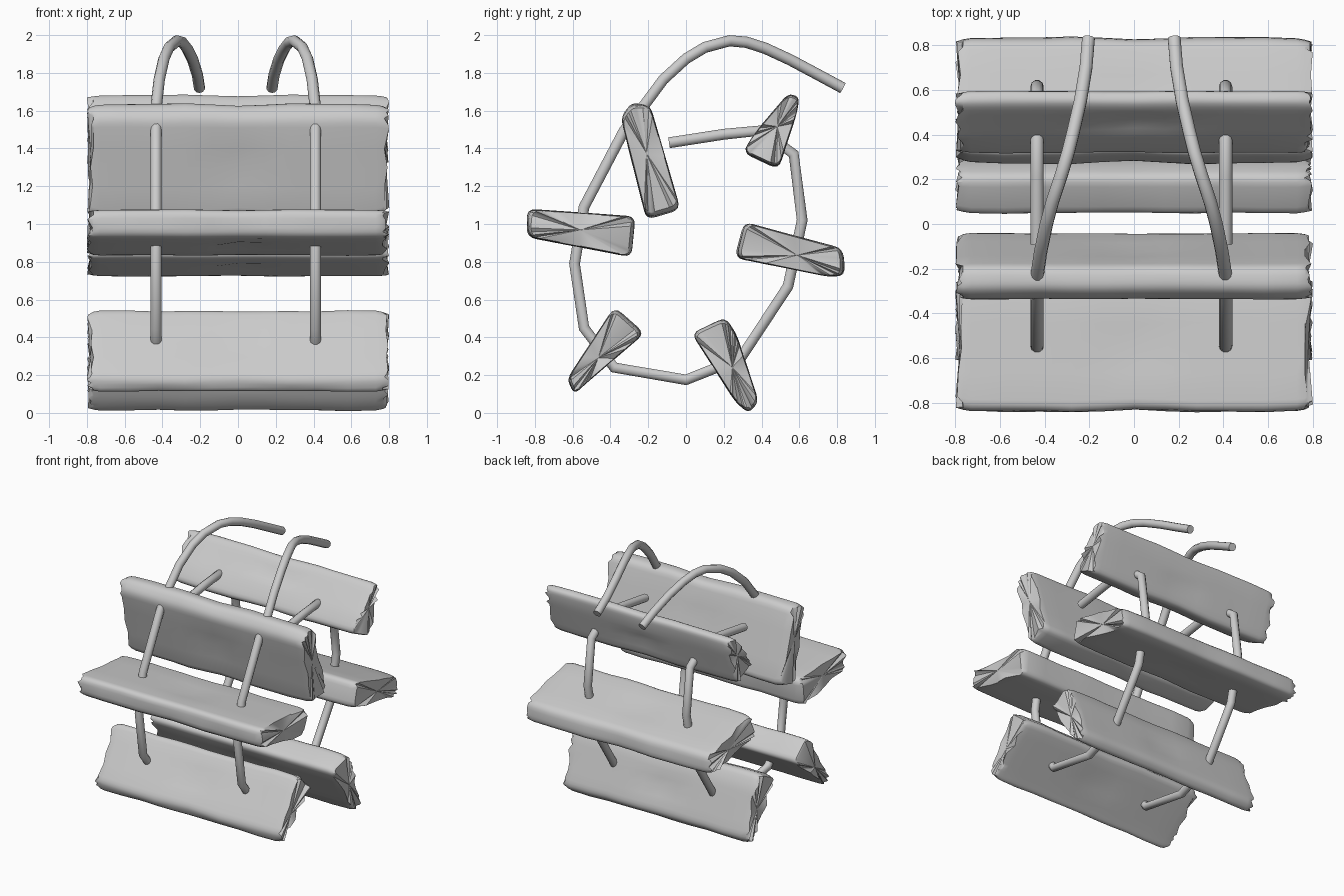
import bpy, bmesh, math, random
from mathutils import Vector

if "Cube" in bpy.data.objects:
    bpy.data.objects.remove(bpy.data.objects["Cube"])

random.seed(4)
grey = bpy.data.materials.new("plain grey")
grey.diffuse_color = (0.6, 0.6, 0.6, 1)
grey.use_nodes = True
grey.node_tree.nodes["Principled BSDF"].inputs["Base Color"].default_value = grey.diffuse_color

# Plank cross-sections as (y, z) corners, going round the coil
PLANKS = {
    "upper_front_plank": [(-.345, 1.56), (-.29, 1.64), (-.19, 1.63), (-.03, 1.08), (-.21, 1.025)],
    "middle_front_plank": [(-.84, 1.08), (-.27, 1.04), (-.29, .825), (-.84, .93)],
    "lower_front_plank": [(-.63, .18), (-.38, .56), (-.22, .42), (-.53, .155), (-.59, .1)],
    "lower_back_plank": [(.03, .42), (.21, .505), (.27, .41), (.385, .06), (.33, .0), (.26, .06)],
    "middle_back_plank": [(.26, .82), (.31, 1.01), (.83, .87), (.84, .73), (.76, .72)],
    "upper_back_plank": [(.30, 1.38), (.37, 1.49), (.54, 1.69), (.6, 1.67), (.585, 1.58), (.49, 1.29)],
}


def rounded_section(corners, radius=.05):
    """Round each corner and add inner points to the wide sides.
    Returns (point, dent weight) pairs."""
    pts = [Vector(c) for c in corners]
    n = len(pts)
    out = []
    for i, p in enumerate(pts):
        a, b = pts[i - 1] - p, pts[(i + 1) % n] - p
        p0 = p + a.normalized() * min(radius, a.length * .4)
        p1 = p + b.normalized() * min(radius, b.length * .4)
        for k in range(5):
            t = k / 4
            out.append((p0 * (1 - t) ** 2 + p * 2 * t * (1 - t) + p1 * t * t, 0))
        if b.length > .25:
            nxt = pts[(i + 1) % n]
            for t, w in ((.3, .4), (.5, 1), (.7, .4)):
                out.append((p.lerp(nxt, t), w))
    return out


def make_plank(name, corners):
    section = rounded_section(corners)
    centre = sum((p for p, w in section), Vector((0, 0))) / len(section)
    phase = random.uniform(0, 6)
    stations = [(-.785, .93), (-.765, .965), (-.73, .99), (-.58, 1), (-.42, .99), (-.28, 1),
                (-.14, .985), (0, .97), (.14, .985), (.28, 1), (.42, .99), (.58, 1),
                (.73, .99), (.765, .965), (.785, .93)]
    bm = bmesh.new()
    rings = []
    for i, (x, s) in enumerate(stations):
        ring = []
        at_end = i in (0, len(stations) - 1)
        for j, (p, w) in enumerate(section):
            d = p - centre
            # Worn wobble along the length, with a shallow dent mid-board
            wobble = 1 + .012 * math.sin(9 * x + phase + j * .35)
            dent = w * .018 * max(0, 1 - abs(x) / .2)
            q = centre + d * s * wobble - d.normalized() * dent
            jag = random.uniform(-.022, .016) if at_end else 0
            ring.append(bm.verts.new((x + math.copysign(jag, x) * (1 if jag > 0 else -1), q.x, q.y)))
        rings.append(ring)
    n = len(section)
    for r0, r1 in zip(rings, rings[1:]):
        for j in range(n):
            bm.faces.new((r0[j], r0[(j + 1) % n], r1[(j + 1) % n], r1[j]))
    # Rough sawn ends
    for ring, sx in ((rings[0], -1), (rings[-1], 1)):
        hub = bm.verts.new((sx * .78, centre.x, centre.y))
        for j in range(n):
            bm.faces.new((ring[j], ring[(j + 1) % n], hub))
    bmesh.ops.recalc_face_normals(bm, faces=bm.faces)
    mesh = bpy.data.meshes.new(name)
    bm.to_mesh(mesh)
    bm.free()
    finish(bpy.data.objects.new(name, mesh))


def finish(obj):
    if obj.name not in bpy.context.collection.objects:
        bpy.context.collection.objects.link(obj)
    bpy.ops.object.select_all(action='DESELECT')
    bpy.context.view_layer.objects.active = obj
    obj.select_set(True)
    if obj.type == 'CURVE':
        bpy.ops.object.convert(target='MESH')
        obj = bpy.context.object
    obj.data.materials.clear()
    obj.data.materials.append(grey)
    bpy.ops.object.shade_smooth_by_angle(angle=math.radians(40))


# Rope path: (y, z, distance from the middle); the coil, then the loose end
COIL = [(-.09, 1.43), (.20, 1.475), (.40, 1.495), (.57, 1.37), (.615, 1.02), (.54, .67), (.29, .29),
        (0, .175), (-.38, .24), (-.54, .45), (-.59, .79), (-.54, 1.09), (-.33, 1.49)]
ROPE = [(y, z, .422) for y, z in COIL] + [
    (-.22, 1.63, .42), (-.12, 1.765, .405), (0, 1.875, .38), (.1, 1.935, .353), (.23, 1.97, .31),
    (.32, 1.962, .283), (.42, 1.93, .258), (.55, 1.87, .228), (.7, 1.79, .203), (.83, 1.72, .192)]


def make_rope(name, side):
    curve = bpy.data.curves.new(name, 'CURVE')
    curve.dimensions = '3D'
    curve.bevel_depth = .03
    curve.bevel_resolution = 3
    curve.use_fill_caps = True
    spline = curve.splines.new('POLY')
    spline.points.add(len(ROPE) - 1)
    for point, (y, z, x) in zip(spline.points, ROPE):
        point.co = (side * x - .012, y, z, 1)
    finish(bpy.data.objects.new(name, curve))


for plank_name, plank_corners in PLANKS.items():
    make_plank(plank_name, plank_corners)
make_rope("left_rope", -1)
make_rope("right_rope", 1)
